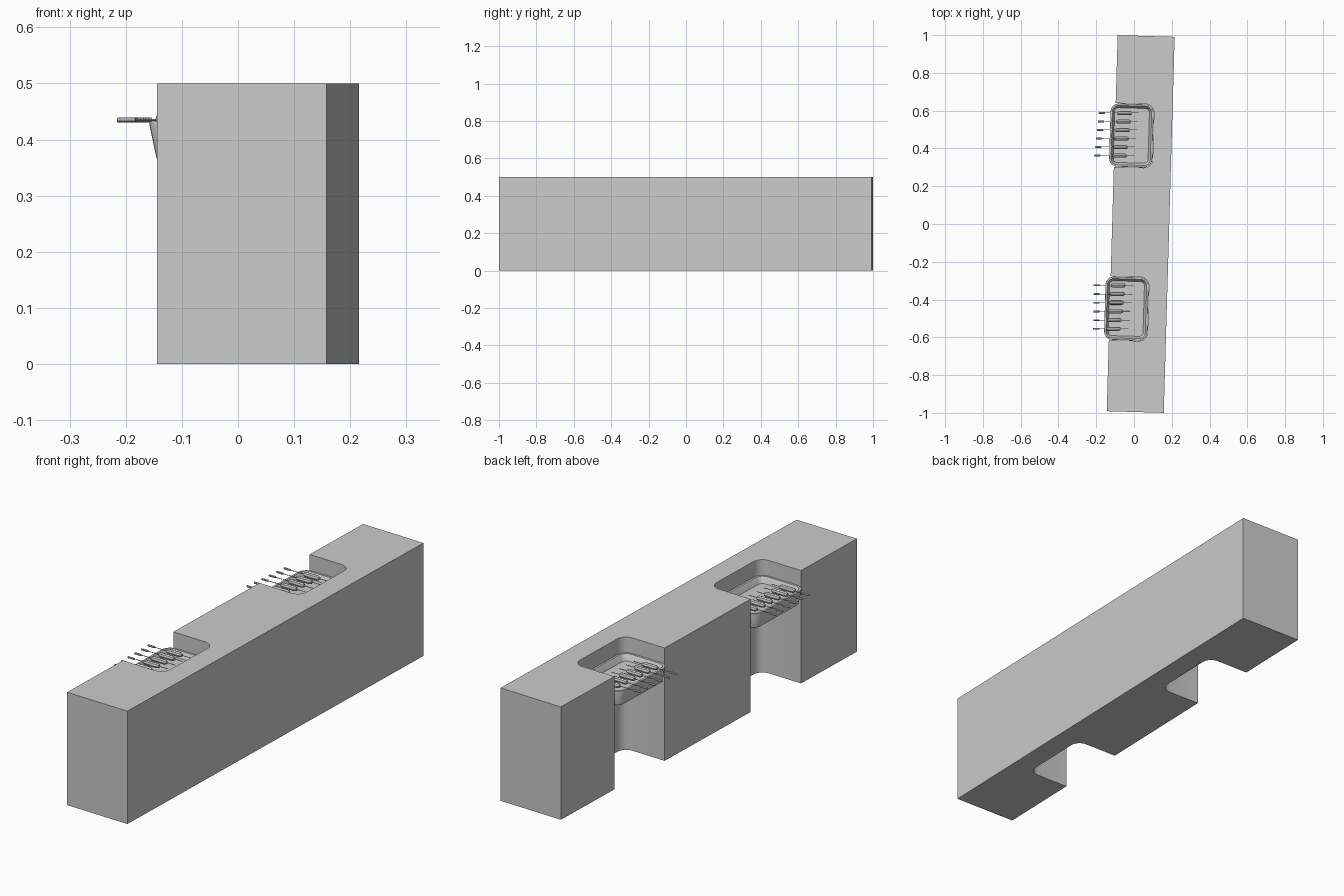
import bpy, bmesh
from math import sin, cos, pi, radians
from mathutils import Matrix

if "Cube" in bpy.data.objects:
    bpy.data.objects.remove(bpy.data.objects["Cube"])

TILT = Matrix.Translation((0.0355, 0, 0)) @ Matrix.Rotation(radians(-1.66), 4, 'Z')
W, L, H = 0.302, 1.9915, 0.5        # counter width, length, height
CX, HX, HY, R = -0.063, 0.116, 0.169, 0.045   # niche centre, half sizes, corner radius
NICHES = (-0.45, 0.467)


def finish(name, bm, matrix=None, smooth=False):
    bmesh.ops.recalc_face_normals(bm, faces=bm.faces)
    me = bpy.data.meshes.new(name)
    bm.to_mesh(me)
    bm.free()
    ob = bpy.data.objects.new(name, me)
    bpy.context.collection.objects.link(ob)
    if matrix:
        ob.matrix_world = matrix
    if smooth:
        bpy.ops.object.select_all(action='DESELECT')
        ob.select_set(True)
        bpy.context.view_layer.objects.active = ob
        bpy.ops.object.shade_smooth_by_angle(angle=radians(35))
    return ob


def arc(cx, cy, r, a0, a1, n=6):
    return [(cx + r * cos(radians(a0 + (a1 - a0) * i / n)),
             cy + r * sin(radians(a0 + (a1 - a0) * i / n))) for i in range(n + 1)]


def rounded_rect(hx, hy, r):
    return (arc(hx - r, hy - r, r, 0, 90) + arc(r - hx, hy - r, r, 90, 180)
            + arc(r - hx, r - hy, r, 180, 270) + arc(hx - r, r - hy, r, 270, 360))


def loft(bm, rings):
    loops = [[bm.verts.new(p) for p in ring] for ring in rings]
    for a, b in zip(loops, loops[1:]):
        for i in range(len(a)):
            j = (i + 1) % len(a)
            bm.faces.new((a[i], a[j], b[j], b[i]))
    bm.faces.new(loops[0])
    bm.faces.new(loops[-1])


# counter block with two full-height niches open to the left side
outline = [(W / 2, L / 2), (W / 2, -L / 2), (-W / 2, -L / 2)]
for cy in NICHES:
    outline.append((-W / 2, cy - HY))
    outline += arc(CX + HX - R, cy - HY + R, R, -90, 0)
    outline += arc(CX + HX - R, cy + HY - R, R, 0, 90)
    outline.append((-W / 2, cy + HY))
outline.append((-W / 2, L / 2))
bm = bmesh.new()
loft(bm, [[(x, y, z) for x, y in outline] for z in (0, H)])
finish("counter", bm, TILT, smooth=True)

# grill trays: (inset, height) profile from outer bottom over the rim to inner floor
TRAY = [(0.022, 0.362), (0.015, 0.366), (0.002, 0.427), (0.003, 0.432),
        (0.012, 0.432), (0.015, 0.428), (0.024, 0.405)]
for n, cy in enumerate(NICHES):
    bm = bmesh.new()
    loft(bm, [[(CX + x, cy + y, z) for x, y in rounded_rect(HX - d, HY - d, R - d)]
              for d, z in TRAY])
    finish(f"grill_tray_{n + 1}", bm, TILT, smooth=True)


def skewer(name, y, handle_x, meat_x):
    h, m = handle_x, meat_x
    prof = [(h - 0.017, 0.003), (h - 0.015, 0.0045), (h + 0.015, 0.0045), (h + 0.017, 0.0015),
            (m - 0.038, 0.0015), (m - 0.037, 0.007), (m - 0.028, 0.011), (m + 0.028, 0.011),
            (m + 0.037, 0.007), (m + 0.038, 0.0015), (m + 0.075, 0.0015), (m + 0.08, 0.0004)]
    bm = bmesh.new()
    loft(bm, [[(x, y + r * cos(k * pi / 4), 0.435 + r * sin(k * pi / 4)) for k in range(8)]
              for x, r in prof])
    finish(name, bm, smooth=True)


# six skewers per tray: y, handle x and meat x run from the far to the near one
ROWS = [((-0.325, -0.555), (-0.197, -0.199), (-0.084, -0.109)),
        ((0.588, 0.363), (-0.170, -0.194), (-0.050, -0.077))]
for n, row in enumerate(ROWS):
    for i in range(6):
        y, h, m = (a + (b - a) * i / 5 for a, b in row)
        skewer(f"skewer_{n + 1}_{i + 1}", y, h, m)
